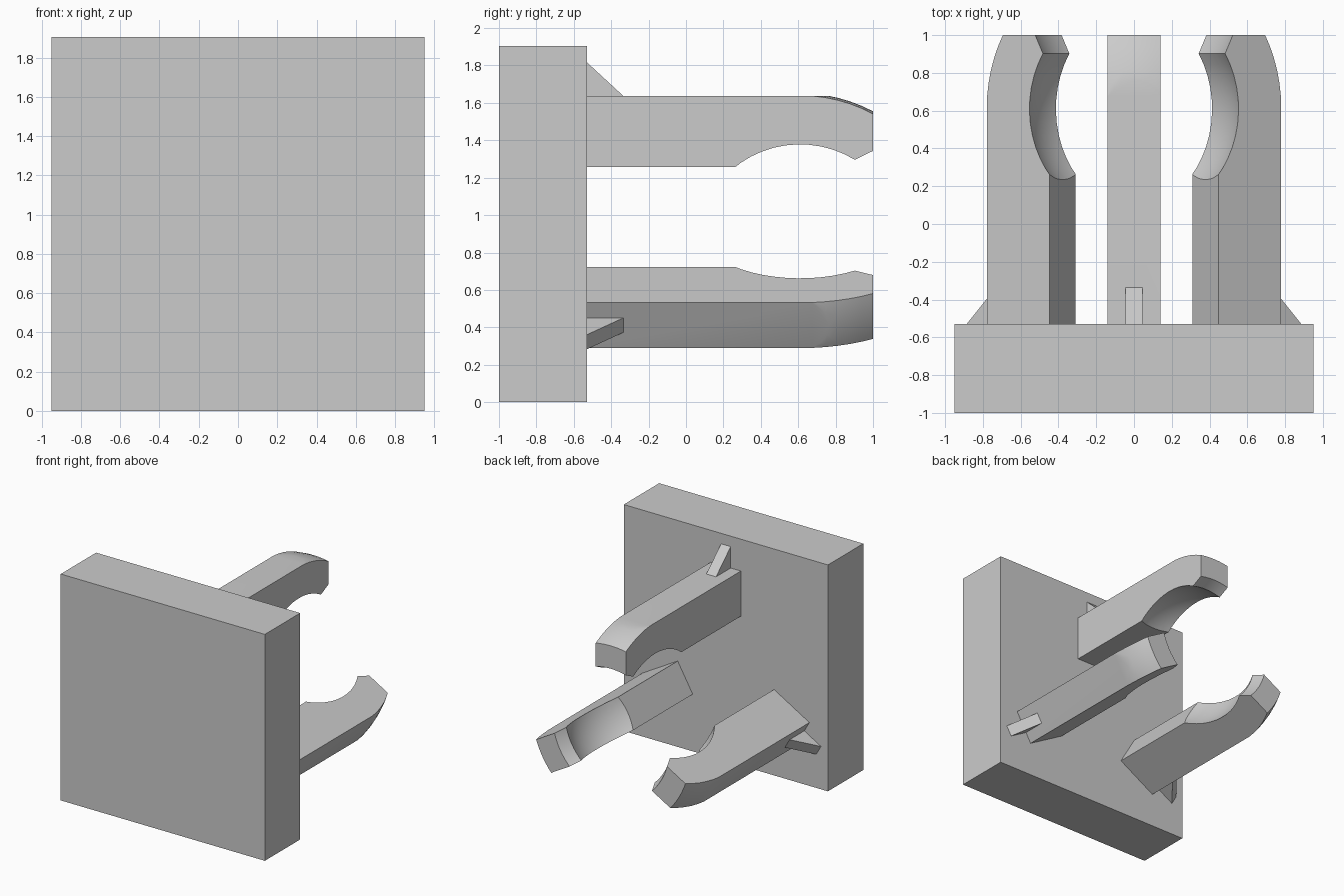
import bpy, bmesh
from math import sin, cos, radians, sqrt
from mathutils import Matrix, Vector

old = bpy.data.objects.get("Cube")
if old:
    bpy.data.objects.remove(old, do_unlink=True)

AXIS_Z = 0.82                 # height of the axis the three fingers surround
BALL_Y = 0.61                 # centre of the gripped ball
BALL_R, OUTER_R = 0.576, 0.832
R_IN, R_OUT = 0.437, 0.817    # finger distance from the axis
HALF_W = 0.14
BACK = -0.53                  # rear face of the base plate

grey = bpy.data.materials.new("light grey")
grey.use_nodes = True
colour = (0.6, 0.6, 0.6, 1)
grey.diffuse_color = colour
grey.node_tree.nodes["Principled BSDF"].inputs["Base Color"].default_value = colour


def finish(name, bm):
    bmesh.ops.recalc_face_normals(bm, faces=bm.faces)
    mesh = bpy.data.meshes.new(name)
    bm.to_mesh(mesh)
    bm.free()
    mesh.materials.append(grey)
    obj = bpy.data.objects.new(name, mesh)
    bpy.context.collection.objects.link(obj)
    return obj


def box(name, low, high):
    bm = bmesh.new()
    low, high = Vector(low), Vector(high)
    place = Matrix.Translation((low + high) / 2) @ Matrix.Diagonal((*(high - low), 1))
    bmesh.ops.create_cube(bm, size=1, matrix=place)
    return finish(name, bm)


def prism(name, profile, half):
    """Extrude a (y, z) outline along x."""
    bm = bmesh.new()
    face = bm.faces.new([bm.verts.new((-half, y, z)) for y, z in profile])
    new = bmesh.ops.extrude_face_region(bm, geom=[face])["geom"]
    verts = [v for v in new if isinstance(v, bmesh.types.BMVert)]
    bmesh.ops.translate(bm, verts=verts, vec=(2 * half, 0, 0))
    return finish(name, bm)


def lathe(name, profile, steps):
    """Spin a closed (y, radius) outline around the y axis."""
    bm = bmesh.new()
    rings = []
    for i in range(steps):
        a = radians(360 * i / steps)
        rings.append([bm.verts.new((r * sin(a), y, r * cos(a))) for y, r in profile])
    n = len(profile)
    for i in range(steps):
        a, b = rings[i], rings[(i + 1) % steps]
        for j in range(n):
            k = (j + 1) % n
            bm.faces.new((a[j], a[k], b[k], b[j]))
    return finish(name, bm)


def arc(radius, start, end, count):
    """Points of a ball outline, angles measured from the radial direction."""
    angles = [radians(start + (end - start) * i / count) for i in range(count + 1)]
    return [(BALL_Y + radius * sin(a), radius * cos(a)) for a in angles]


# Base plate
box("base_plate", (-0.95, -1, 0), (0.95, BACK, 1.905))

# Ball-shaped shell with a flared mouth, used to trim the finger
inner = [(-0.8, 0.3), (0.0, 0.3)] + arc(BALL_R, -46, 30.5, 12) + [(1.06, 0.57)]
outer = [(1.06, sqrt(OUTER_R ** 2 - 0.45 ** 2))] + arc(OUTER_R, 28, 0, 6) + [(0.5, 0.9), (-0.8, 0.9)]
shell = lathe("finger_trim_shell", inner + outer, 90)
shell.hide_render = True

# Finger, trimmed inside and outside by the shell
finger = box("finger_top", (-HALF_W, BACK, R_IN), (HALF_W, 1, R_OUT))
cut = finger.modifiers.new("trim", "BOOLEAN")
cut.operation, cut.solver, cut.object = "INTERSECT", "EXACT", shell
bpy.context.view_layer.objects.active = finger
finger.select_set(True)
bpy.ops.object.modifier_apply(modifier="trim")
bpy.ops.object.shade_smooth_by_angle(angle=radians(20))
bpy.data.objects.remove(shell, do_unlink=True)

# Triangular gusset behind the finger
gusset = prism("gusset_top", [(BACK, R_OUT), (-0.335, R_OUT), (BACK, R_OUT + 0.18)], 0.045)

# Three copies around the axis
for part in (finger, gusset):
    base = part.name.replace("_top", "")
    for side, angle in (("left", 120), ("right", -120)):
        copy = part.copy()
        copy.name = base + "_" + side
        bpy.context.collection.objects.link(copy)
        copy.matrix_world = Matrix.Translation((0, 0, AXIS_Z)) @ Matrix.Rotation(radians(angle), 4, "Y")
    part.location.z = AXIS_Z
